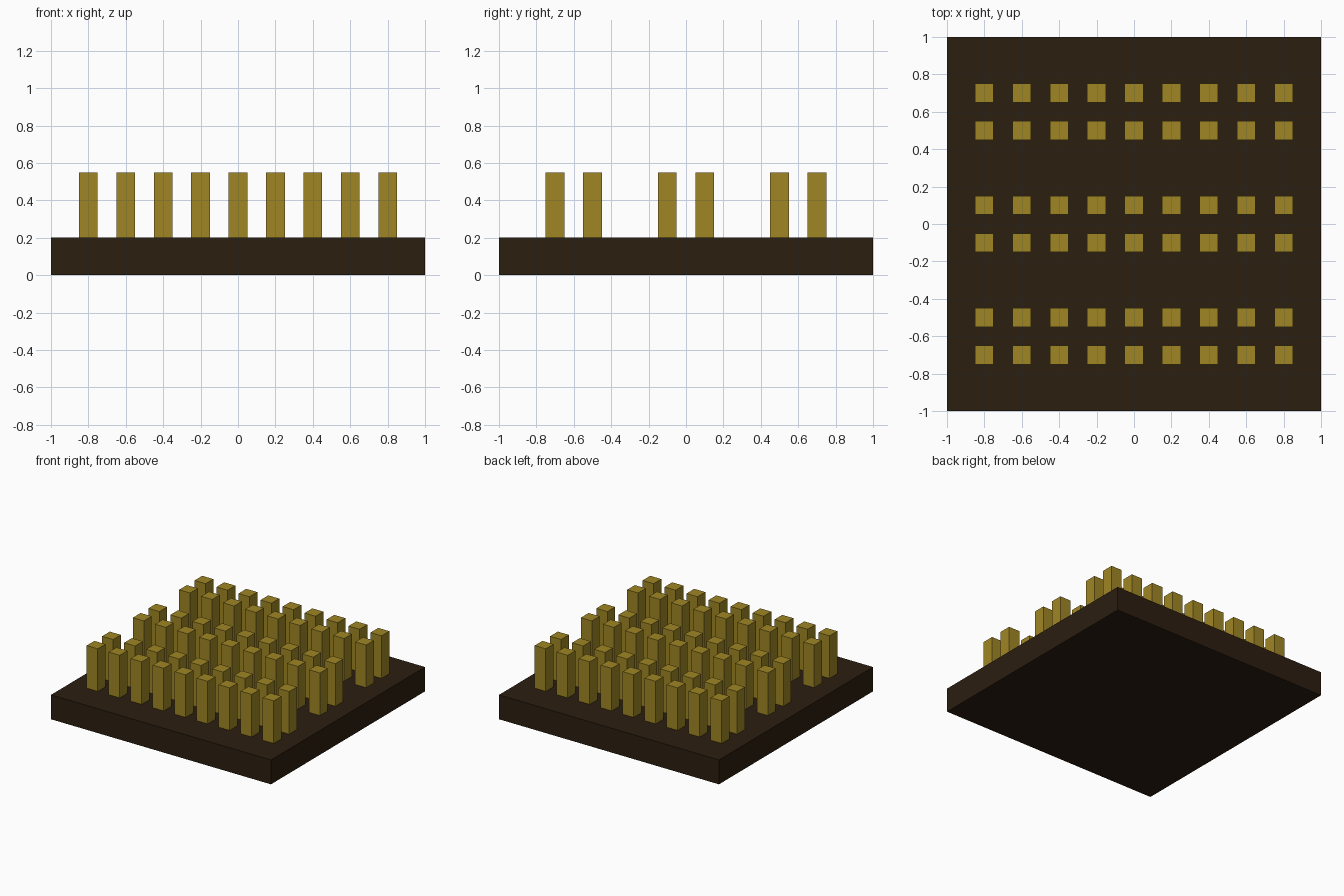
import bpy

if "Cube" in bpy.data.objects:
    bpy.data.objects.remove(bpy.data.objects["Cube"])


def material(name, rgb):
    mat = bpy.data.materials.new(name)
    mat.diffuse_color = (*rgb, 1.0)
    mat.use_nodes = True
    mat.node_tree.nodes["Principled BSDF"].inputs["Base Color"].default_value = mat.diffuse_color
    return mat


def box(name, centre, size, mat):
    bpy.ops.mesh.primitive_cube_add(size=1, location=centre)
    obj = bpy.context.object
    obj.name = name
    obj.scale = size
    bpy.ops.object.transform_apply(location=False, rotation=False, scale=True)
    obj.data.materials.append(mat)
    return obj


soil = material("soil", (0.025, 0.013, 0.005))
straw = material("straw", (0.35, 0.24, 0.018))

# Square slab of soil
box("soil_bed", (0, 0, 0.1), (2, 2, 0.2), soil)

# Three double rows of nine crop stalks
stalk = box("stalk", (-0.8, -0.7, 0.375), (0.1, 0.1, 0.35), straw)
for row, y in enumerate((-0.7, -0.5, -0.1, 0.1, 0.5, 0.7)):
    for col in range(9):
        if row == 0 and col == 0:
            continue
        copy = stalk.copy()
        copy.name = f"stalk_{row}_{col}"
        copy.location = (-0.8 + 0.2 * col, y, 0.375)
        bpy.context.collection.objects.link(copy)
stalk.name = "stalk_0_0"
